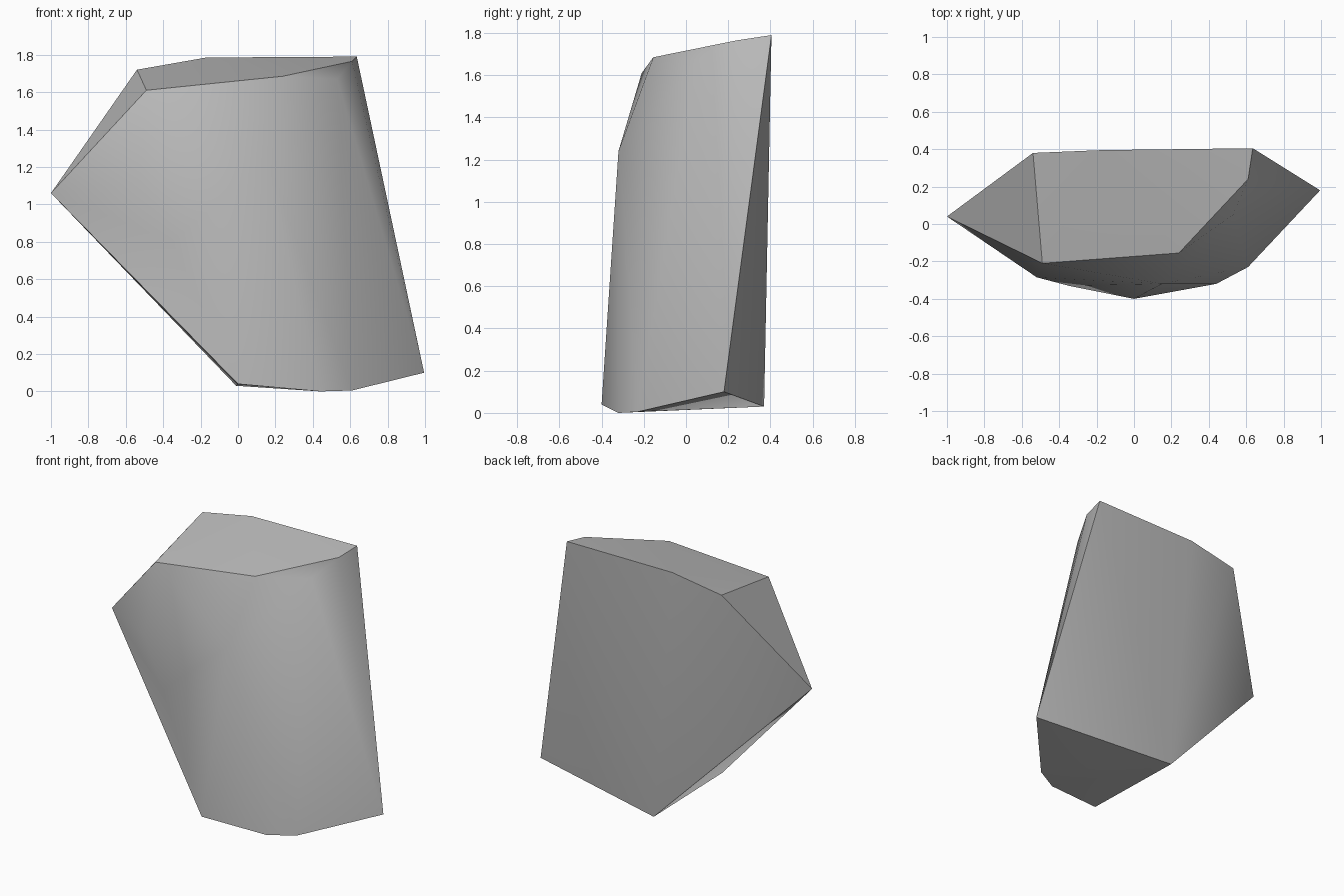
import bpy
import bmesh
from math import radians

cube = bpy.data.objects.get("Cube")
if cube:
    bpy.data.objects.remove(cube, do_unlink=True)

# One plain stone colour
stone = bpy.data.materials.new("stone_grey")
stone.use_nodes = True
colour = (0.5, 0.5, 0.5, 1)
stone.diffuse_color = colour
bsdf = next(n for n in stone.node_tree.nodes if n.type == 'BSDF_PRINCIPLED')
bsdf.inputs["Base Color"].default_value = colour
bsdf.inputs["Roughness"].default_value = 0.9

# Corners of the chipped rock, grouped by region
top_rim = [(-0.54, 0.38, 1.72), (-0.17, 0.395, 1.785), (0.635, 0.405, 1.79),
           (0.61, 0.24, 1.765), (0.24, -0.155, 1.685), (-0.49, -0.21, 1.61)]
chipped_corner = [(0.53, 0.05, 1.67)]
side_tips = [(-1, 0.04, 1.06), (0.995, 0.18, 0.1)]
front_bulge = [(-0.52, -0.285, 1.12), (-0.35, -0.33, 0.8), (0.15, -0.32, 1.24)]
base = [(0, -0.4, 0.04), (0.44, -0.32, 0), (0.61, -0.23, 0.005), (-0.01, 0.37, 0.03)]

# Wrap the corners in a convex shell
bm = bmesh.new()
for p in top_rim + chipped_corner + side_tips + front_bulge + base:
    bm.verts.new(p)
bmesh.ops.convex_hull(bm, input=bm.verts[:])
bmesh.ops.recalc_face_normals(bm, faces=bm.faces[:])
bm.normal_update()

# Smooth sides, with crisp edges round the top and at strong folds
for face in bm.faces:
    face.smooth = True
for edge in bm.edges:
    if len(edge.link_faces) == 2:
        a, b = edge.link_faces
        top_border = (a.normal.z > 0.8) != (b.normal.z > 0.8)
        edge.smooth = not (top_border or edge.calc_face_angle() > radians(46))

mesh = bpy.data.meshes.new("rock")
bm.to_mesh(mesh)
bm.free()
mesh.materials.append(stone)
rock = bpy.data.objects.new("rock", mesh)
bpy.context.collection.objects.link(rock)
